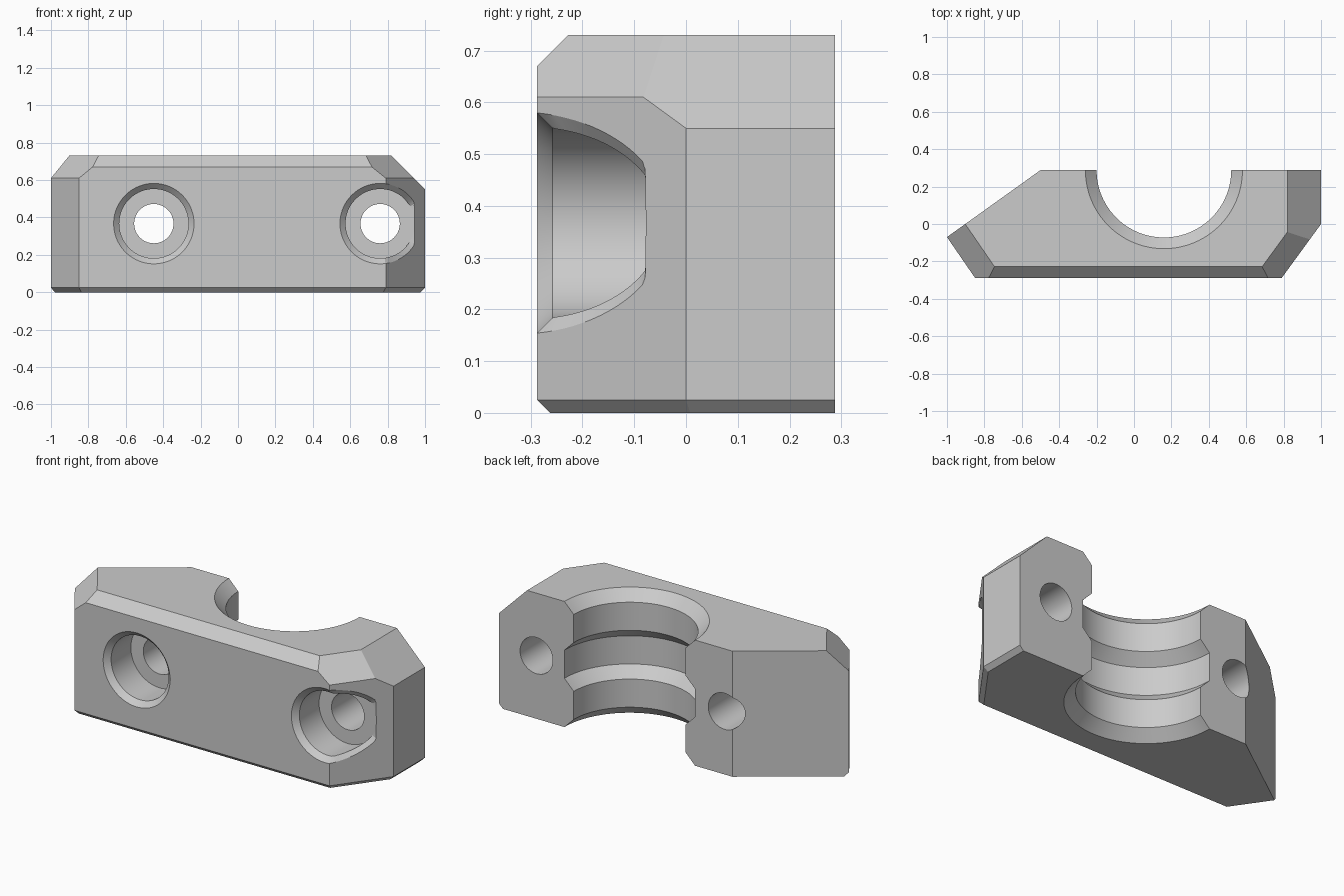
import bpy, bmesh, math
from mathutils import Vector

default = bpy.data.objects.get("Cube")
if default:
    bpy.data.objects.remove(default, do_unlink=True)

SEG = 96
HEIGHT = 0.73
FRONT, BACK = -0.288, 0.288

grey = bpy.data.materials.new("plain grey")
grey.use_nodes = True
grey.diffuse_color = (0.6, 0.6, 0.6, 1)
grey.node_tree.nodes["Principled BSDF"].inputs["Base Color"].default_value = (0.6, 0.6, 0.6, 1)


def make_object(name, bm):
    bmesh.ops.recalc_face_normals(bm, faces=bm.faces[:])
    mesh = bpy.data.meshes.new(name)
    bm.to_mesh(mesh)
    bm.free()
    obj = bpy.data.objects.new(name, mesh)
    bpy.context.collection.objects.link(obj)
    mesh.materials.append(grey)
    return obj


def loft(name, rings):
    """Closed solid through rings of points, capped at both ends."""
    bm = bmesh.new()
    loops = [[bm.verts.new(p) for p in ring] for ring in rings]
    for a, b in zip(loops, loops[1:]):
        for i in range(len(a)):
            j = (i + 1) % len(a)
            bm.faces.new((a[i], a[j], b[j], b[i]))
    bm.faces.new(loops[0])
    bm.faces.new(loops[-1])
    return make_object(name, bm)


def circle(r):
    angles = [2 * math.pi * i / SEG for i in range(SEG)]
    return [(r * math.cos(a), r * math.sin(a)) for a in angles]


# Clamp block outline, seen from above
outline = [(-1, -0.07), (-0.85, FRONT), (0.79, FRONT),
           (1, 0), (1, BACK), (-0.5, BACK)]
body = bmesh.new()
base = body.faces.new([body.verts.new((x, y, 0)) for x, y in outline])
top = bmesh.ops.extrude_face_region(body, geom=[base])["geom"]
bmesh.ops.translate(body, vec=(0, 0, HEIGHT),
                    verts=[v for v in top if isinstance(v, bmesh.types.BMVert)])
bmesh.ops.recalc_face_normals(body, faces=body.faces[:])


def slice_off(point, normal):
    geom = body.verts[:] + body.edges[:] + body.faces[:]
    cut = bmesh.ops.bisect_plane(body, geom=geom, dist=1e-5, plane_co=point,
                                 plane_no=normal, clear_outer=True)["geom_cut"]
    edges = [e for e in cut if isinstance(e, bmesh.types.BMEdge)]
    bmesh.ops.edgeloop_fill(body, edges=edges)


# 45 degree chamfers on the first four walls, top and bottom
for i, size in enumerate((0.12, 0.06, 0.12, 0.18)):
    a, b = Vector(outline[i]), Vector(outline[i + 1])
    d = (b - a).normalized()
    out = Vector((d.y, -d.x, 0))
    slice_off((a.x, a.y, HEIGHT - size), out + Vector((0, 0, 1)))
    slice_off((a.x, a.y, 0.025), out - Vector((0, 0, 1)))
block = make_object("clamp_block", body)

# Half-round bore with a middle groove and chamfered ends
land = (HEIGHT - 4 * 0.06) / 3
small, large = 0.36, 0.42
z = 0.0
profile = [(large + 0.05, -0.05)]
for radius, step in ((large, 0.06), (small, land), (small, 0.06), (large, land),
                     (large, 0.06), (small, land), (small, 0.06), (large, 0)):
    profile.append((radius, z))
    z += step
profile.append((large + 0.05, HEIGHT + 0.05))
cutters = [loft("bore_cutter", [[(0.16 + x, BACK + y, h) for x, y in circle(r)]
                                for r, h in profile])]

# Bolt holes with chamfered counterbores that follow the front walls
FLOOR = -0.077


def wall(x):
    return max(FRONT, (x - 1) * -FRONT / 0.21)


def bolt_ring(cx, r, depth):
    return [(cx + x, depth(cx + x), 0.367 + h) for x, h in circle(r)]


for side, cx in (("right", -0.45), ("left", 0.76)):
    cutters.append(loft(side + "_counterbore_cutter", [
        bolt_ring(cx, 0.215, lambda x: -0.5),
        bolt_ring(cx, 0.215, lambda x: min(wall(x), FLOOR - 0.002)),
        bolt_ring(cx, 0.185, lambda x: min(wall(x) + 0.03, FLOOR - 0.001)),
        bolt_ring(cx, 0.185, lambda x: FLOOR)]))
    cutters.append(loft(side + "_hole_cutter", [
        bolt_ring(cx, 0.105, lambda x: -0.4),
        bolt_ring(cx, 0.105, lambda x: 0.5)]))

# Apply the cuts
bpy.ops.object.select_all(action="DESELECT")
block.select_set(True)
bpy.context.view_layer.objects.active = block
for cutter in cutters:
    cutter.hide_render = True
    mod = block.modifiers.new(cutter.name, "BOOLEAN")
    mod.operation = "DIFFERENCE"
    mod.solver = "EXACT"
    mod.object = cutter
    bpy.ops.object.modifier_apply(modifier=mod.name)
    bpy.data.objects.remove(cutter, do_unlink=True)

bpy.ops.object.shade_smooth_by_angle(angle=math.radians(20))
